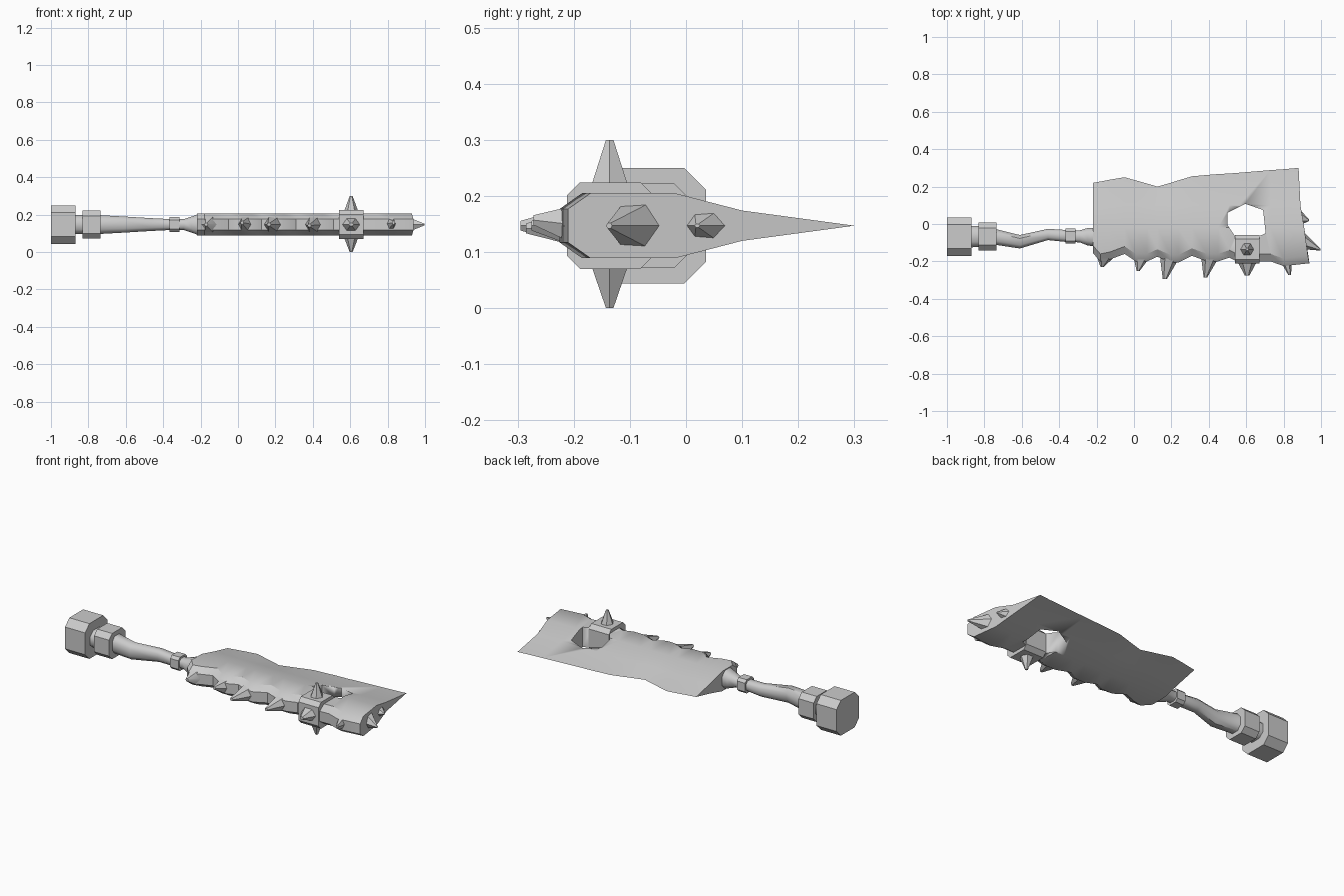
import bpy, bmesh
from mathutils import Vector

if "Cube" in bpy.data.objects:
    bpy.data.objects.remove(bpy.data.objects["Cube"])

ZC = 0.147  # mid-plane of the weapon


def make(name, verts, faces, smooth=35):
    me = bpy.data.meshes.new(name)
    me.from_pydata([tuple(v) for v in verts], [], faces)
    bm = bmesh.new()
    bm.from_mesh(me)
    bmesh.ops.recalc_face_normals(bm, faces=bm.faces)
    bm.to_mesh(me)
    bm.free()
    ob = bpy.data.objects.new(name, me)
    bpy.context.collection.objects.link(ob)
    activate(ob)
    bpy.ops.object.shade_smooth_by_angle(angle=smooth * 3.14159 / 180)
    return ob


def activate(ob):
    bpy.ops.object.select_all(action='DESELECT')
    ob.select_set(True)
    bpy.context.view_layer.objects.active = ob


def skin(name, rings, smooth=35):
    """Join equal-sized rings into a capped tube."""
    n = len(rings[0])
    verts = [v for r in rings for v in r]
    faces = [(k * n + i, k * n + (i + 1) % n, (k + 1) * n + (i + 1) % n, (k + 1) * n + i)
             for k in range(len(rings) - 1) for i in range(n)]
    faces += [tuple(range(n)), tuple(range((len(rings) - 1) * n, len(rings) * n))]
    return make(name, verts, faces, smooth)


def octagon(x, yc, hy, hz, c=0.62):
    pts = [(1, c), (c, 1), (-c, 1), (-1, c), (-1, -c), (-c, -1), (c, -1), (1, -c)]
    return [(x, yc + a * hy, ZC + b * hz) for a, b in pts]


def collar(name, x0, x1, yc, hy, hz, c=0.62):
    return skin(name, [octagon(x0, yc, hy, hz, c), octagon(x1, yc, hy, hz, c)], 30)


def spike(name, base, tip, u, v, tip_scale=0.12):
    """Six-sided blunt spike; u and v are the half-width vectors of its base."""
    hexa = [(1, 0), (0.5, 0.87), (-0.5, 0.87), (-1, 0), (-0.5, -0.87), (0.5, -0.87)]
    u, v = Vector(u), Vector(v)
    rings = [[Vector(c) + (u * a + v * b) * s for a, b in hexa]
             for c, s in ((base, 1), (tip, tip_scale))]
    return skin(name, rings, 40)


# Blade: stations of (x, cutting edge y, spine y)
stations = [(-0.22, 0.22, -0.155), (-0.18, 0.227, -0.20), (-0.13, 0.237, -0.19),
            (-0.05, 0.25, -0.16), (0.01, 0.233, -0.20), (0.07, 0.216, -0.20),
            (0.125, 0.20, -0.175), (0.195, 0.22, -0.205), (0.24, 0.234, -0.205),
            (0.31, 0.255, -0.17), (0.39, 0.262, -0.20), (0.45, 0.267, -0.20),
            (0.51, 0.27, -0.18), (0.56, 0.274, -0.205), (0.73, 0.288, -0.20),
            (0.80, 0.293, -0.225), (0.88, 0.30, -0.21)]
rings = []
for k, (x, t, b) in enumerate(stations):
    end = k == len(stations) - 1
    rows = [(0.10, 0.027, 0.01), (-0.02, 0.058, 0.03), (b + 0.04, 0.058, 0.05), (b, 0.03, 0.058)]
    up = [(x + (s if end else 0), y, ZC + h) for y, h, s in rows]
    down = [(px, py, 2 * ZC - pz) for px, py, pz in reversed(up)]
    rings.append([(x, t, ZC)] + up + down)
blade = skin("blade", rings)

# Hole through the blade
outline = [(0.50, 0.06), (0.595, 0.108), (0.69, 0.075), (0.704, -0.05),
           (0.66, -0.068), (0.54, -0.065), (0.50, -0.005)]
cutter = skin("hole_cutter", [[(x, y, z) for x, y in outline] for z in (-0.1, 0.4)])
cutter.hide_render = True
activate(blade)
mod = blade.modifiers.new("hole", 'BOOLEAN')
mod.operation = 'DIFFERENCE'
mod.solver = 'EXACT'
mod.object = cutter
bpy.ops.object.modifier_apply(modifier="hole")
bpy.data.objects.remove(cutter, do_unlink=True)

# Hooked teeth along the spine: (base x, half width, tip x, tip y, tip z offset)
teeth = [(-0.155, 0.04, -0.17, -0.23, 0.0), (0.04, 0.04, 0.022, -0.25, 0.01),
         (0.19, 0.05, 0.165, -0.295, 0.0), (0.405, 0.045, 0.382, -0.285, -0.005),
         (0.81, 0.035, 0.832, -0.272, 0.01)]
for i, (bx, w, tx, ty, dz) in enumerate(teeth):
    spike(f"spine_tooth_{i + 1}", (bx, -0.185, ZC), (tx, ty, ZC + dz), (w, 0, 0), (0, 0, 0.045), 0.22)

# Teeth on the blade end
spike("end_tooth_upper", (0.89, 0.035, ZC), (0.935, 0.02, ZC), (0, 0.04, 0), (0, 0, 0.03))
spike("end_tooth_lower", (0.91, -0.09, ZC), (0.997, -0.137, ZC), (0, 0.045, 0), (0, 0, 0.045))

# Spiked band wrapped around the spine
collar("spiked_band", 0.54, 0.67, -0.135, 0.077, 0.077, 0.7)
for name, s in (("upper", 1), ("lower", -1)):
    spike(f"band_spike_{name}", (0.605, -0.136, ZC + s * 0.07), (0.605, -0.136, 0.15 + s * 0.15),
          (0.038, 0, 0), (0, 0.038, 0), 0.2)
spike("band_spike_side", (0.605, -0.205, ZC), (0.605, -0.275, ZC), (0.05, 0, 0), (0, 0, 0.04), 0.25)

# Bent grip flaring into the blade
grip = [(-0.88, -0.067, 0.058, 0.05), (-0.80, -0.067, 0.055, 0.05), (-0.735, -0.07, 0.042, 0.05),
        (-0.61, -0.095, 0.036, 0.043), (-0.46, -0.056, 0.03, 0.034), (-0.36, -0.064, 0.032, 0.029),
        (-0.29, -0.066, 0.032, 0.029), (-0.25, -0.068, 0.046, 0.042), (-0.21, -0.07, 0.05, 0.057)]
skin("grip", [octagon(*g, 0.5) for g in grip], 50)

# Collars and pommel
collar("grip_ring", -0.365, -0.312, -0.065, 0.04, 0.04)
collar("grip_collar", -0.832, -0.735, -0.067, 0.075, 0.075)
collar("pommel", -1.0, -0.87, -0.067, 0.103, 0.103)
